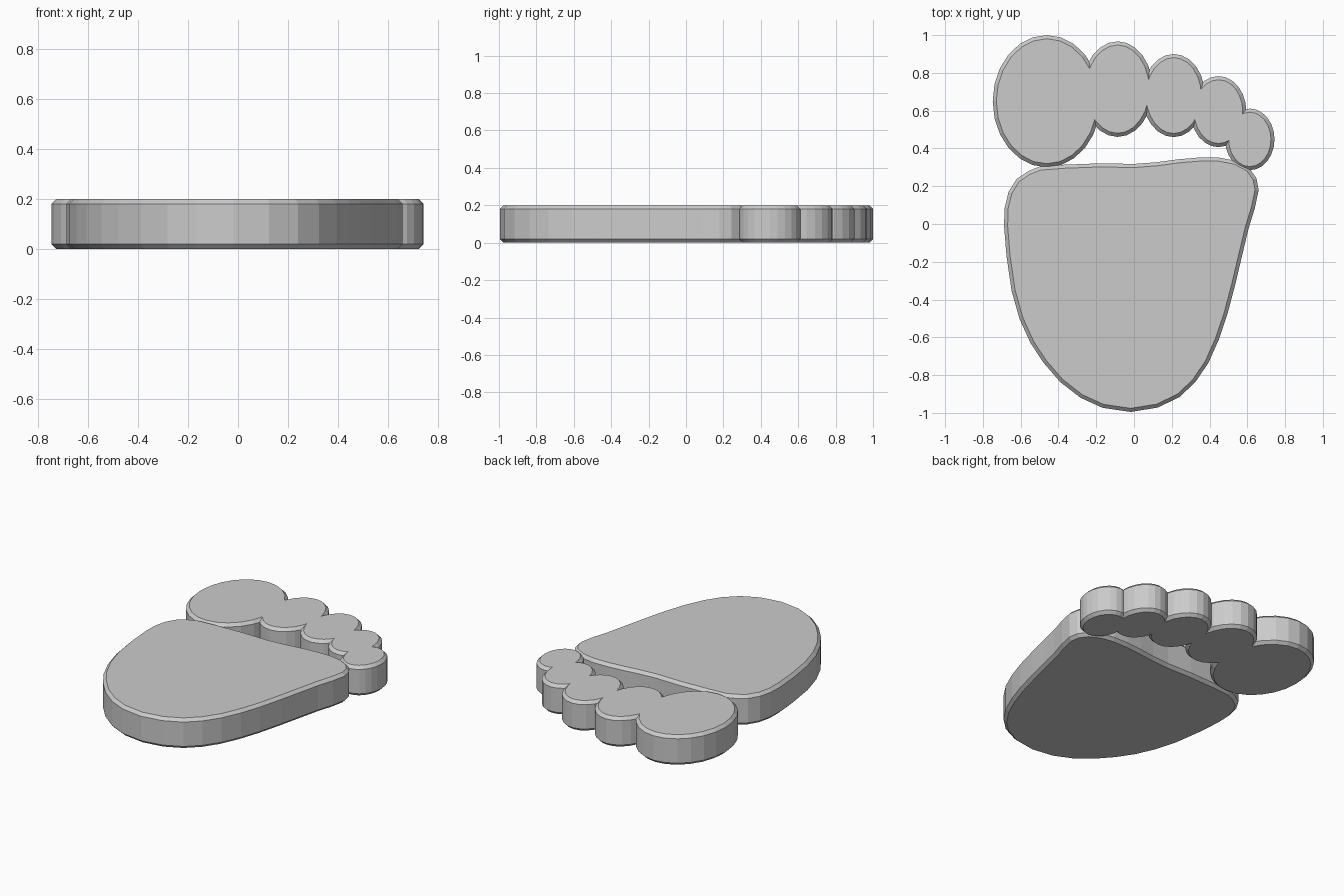
import bpy, bmesh
from math import cos, sin, tau

if "Cube" in bpy.data.objects:
    bpy.data.objects.remove(bpy.data.objects["Cube"])

HEIGHT, CHAMFER = 0.2, 0.019


def slab(name, outline):
    """Extrude an outline into a slab with chamfered top and bottom rims."""
    bm = bmesh.new()
    base = bm.faces.new([bm.verts.new((x, y, 0)) for x, y in outline])
    out = bmesh.ops.extrude_face_region(bm, geom=[base], use_keep_orig=True)
    verts = [v for v in out["geom"] if isinstance(v, bmesh.types.BMVert)]
    bmesh.ops.translate(bm, verts=verts, vec=(0, 0, HEIGHT))
    bmesh.ops.recalc_face_normals(bm, faces=bm.faces)
    rims = [e for e in bm.edges if abs(e.verts[0].co.z - e.verts[1].co.z) < 1e-6]
    bmesh.ops.bevel(bm, geom=rims, offset=CHAMFER, segments=1,
                    affect='EDGES', profile=0.5)
    bmesh.ops.recalc_face_normals(bm, faces=bm.faces)
    mesh = bpy.data.meshes.new(name)
    bm.to_mesh(mesh)
    bm.free()
    obj = bpy.data.objects.new(name, mesh)
    bpy.context.collection.objects.link(obj)
    return obj


def ellipse(cx, cy, rx, ry, n=24):
    return [(cx + rx * cos(tau * i / n), cy + ry * sin(tau * i / n)) for i in range(n)]


# Sole, outlined from the heel round the outer side
slab("sole", [
    (-.018, -.995), (.125, -.972), (.24, -.917), (.325, -.837), (.394, -.735),
    (.45, -.61), (.495, -.476), (.537, -.317), (.574, -.16), (.606, -.026),
    (.64, .085), (.66, .18), (.648, .243), (.61, .296), (.537, .335),
    (.447, .352), (.347, .352), (.23, .342), (.12, .327), (0, .318),
    (-.18, .321), (-.37, .314), (-.5, .304), (-.56, .28), (-.622, .238),
    (-.664, .17), (-.685, .085), (-.688, -.01), (-.675, -.17), (-.648, -.354),
    (-.606, -.503), (-.548, -.63), (-.479, -.735), (-.389, -.838),
    (-.283, -.92), (-.167, -.973)])

# Toes: centre x, centre y, half width, half length
toes = [slab("toes", ellipse(*t)) for t in [
    (-.462, .65, .286, .35), (-.087, .714, .187, .253), (.21, .68, .166, .22),
    (.447, .595, .148, .188), (.613, .448, .131, .163)]]

# Merge the toes into one row
row = toes[0]
bpy.context.view_layer.objects.active = row
for toe in toes[1:]:
    mod = row.modifiers.new("merge", 'BOOLEAN')
    mod.operation = 'UNION'
    mod.solver = 'EXACT'
    mod.object = toe
    bpy.ops.object.modifier_apply(modifier=mod.name)
    bpy.data.objects.remove(toe)
